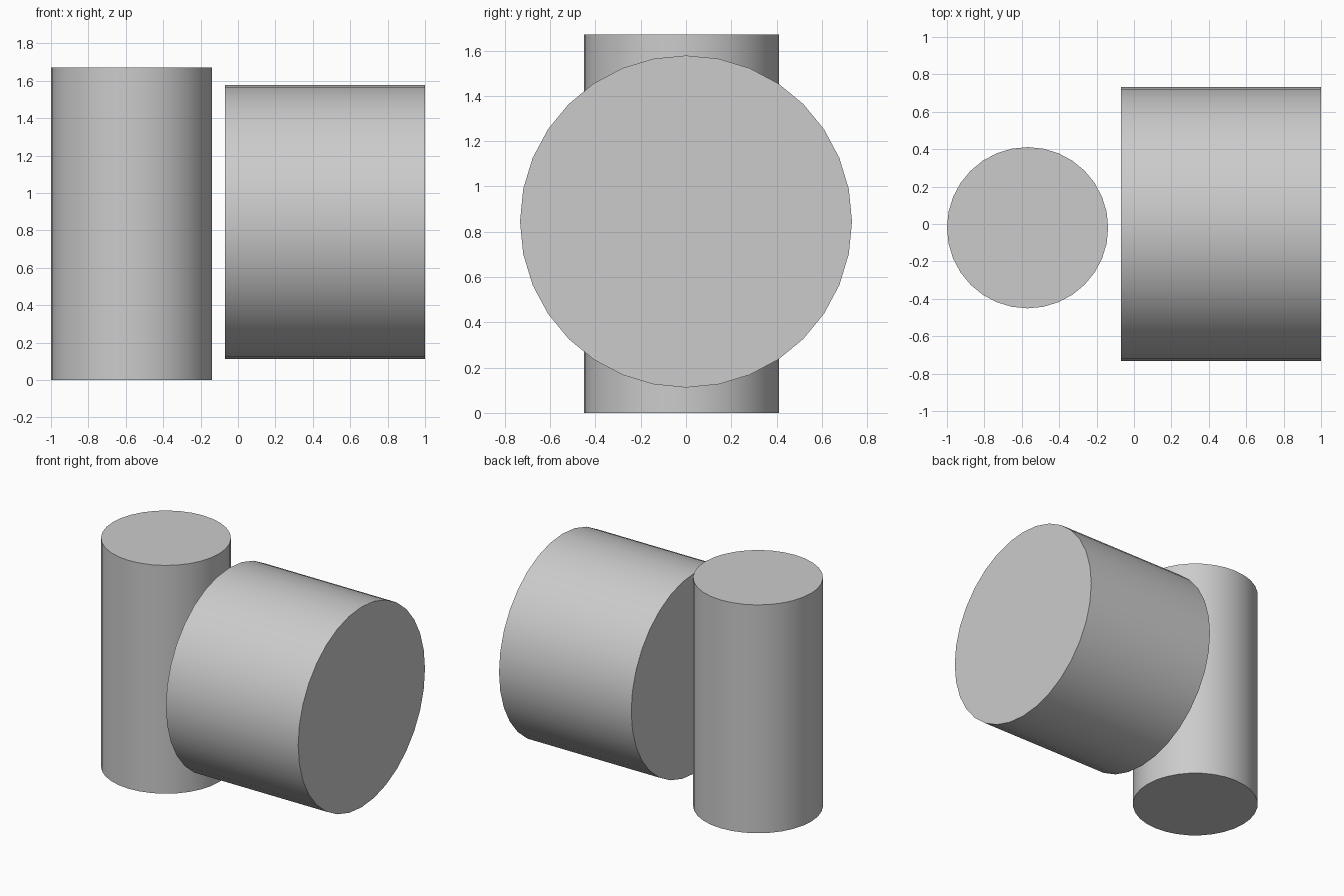
import bpy
import math

cube = bpy.data.objects.get("Cube")
if cube:
    bpy.data.objects.remove(cube, do_unlink=True)

# Single plain grey
grey = bpy.data.materials.new("light_grey")
grey.use_nodes = True
colour = (0.6, 0.6, 0.6, 1)
grey.diffuse_color = colour
grey.node_tree.nodes["Principled BSDF"].inputs["Base Color"].default_value = colour


def cylinder(name, radius, length, centre, tilt=0):
    bpy.ops.mesh.primitive_cylinder_add(
        vertices=32, radius=radius, depth=length,
        location=centre, rotation=(0, tilt, 0))
    obj = bpy.context.object
    obj.name = name
    obj.data.materials.append(grey)
    bpy.ops.object.shade_smooth_by_angle(angle=math.radians(30))
    return obj


# Tall upright cylinder on the right side of the model
cylinder("upright_cylinder", 0.431, 1.67, (-0.569, -0.02, 0.835))

# Wide cylinder lying along x on the left side
cylinder("lying_cylinder", 0.733, 1.07, (0.465, 0, 0.845), math.pi / 2)
